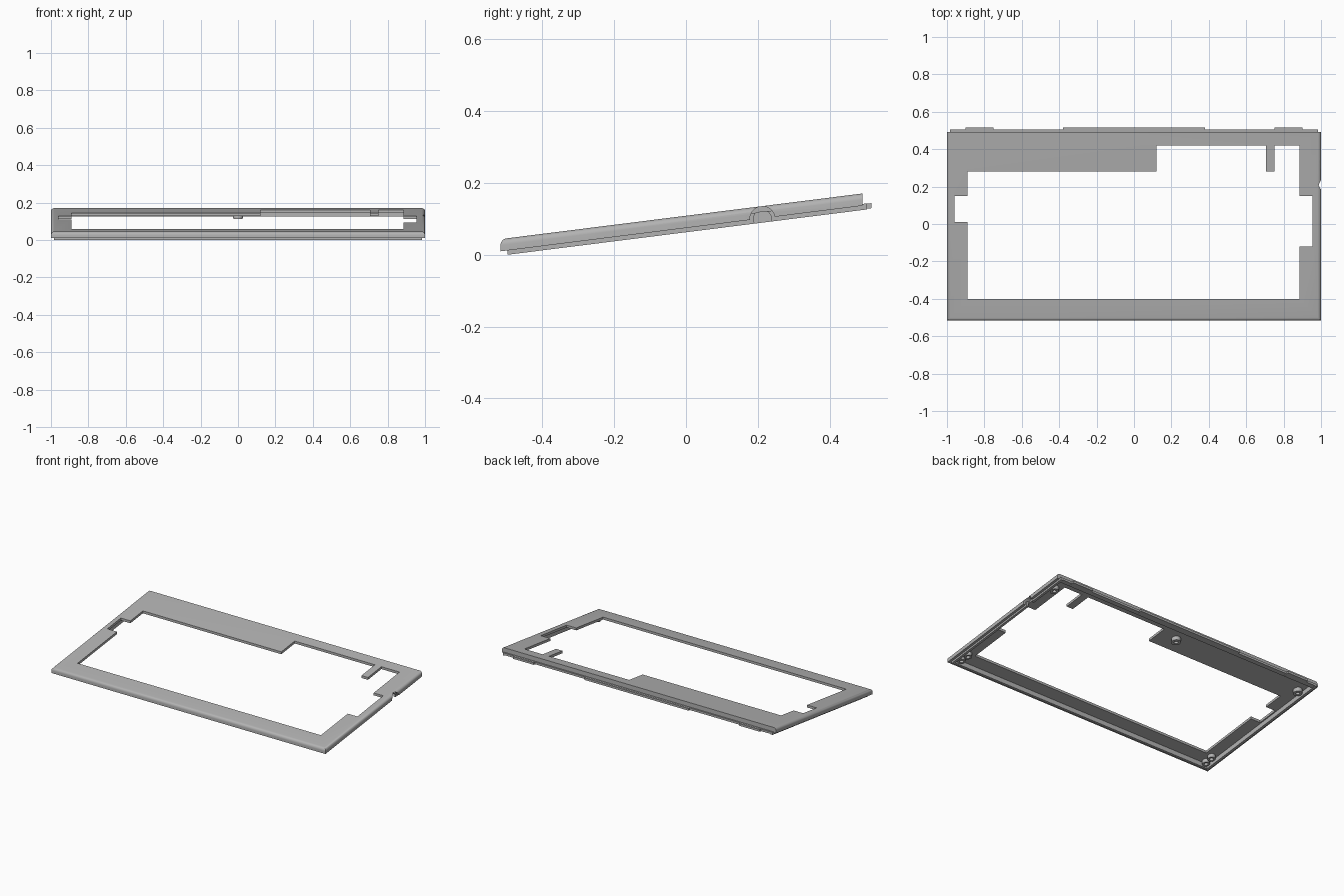
import bpy, bmesh
from mathutils import Matrix, Vector

if "Cube" in bpy.data.objects:
    bpy.data.objects.remove(bpy.data.objects["Cube"])

grey = bpy.data.materials.new("matte grey")
grey.use_nodes = True
grey.diffuse_color = (0.45, 0.45, 0.45, 1)
grey.node_tree.nodes["Principled BSDF"].inputs["Base Color"].default_value = (0.45, 0.45, 0.45, 1)

# Everything slopes up to the back while the outer walls stay vertical
SLOPE = Matrix.Identity(4)
SLOPE[2][1] = 0.126
TOP, UNDER, SKIRT, LIP = 0.109, 0.093, 0.075, 0.063


def finish(name, bm, slope=True):
    bmesh.ops.recalc_face_normals(bm, faces=bm.faces)
    if slope:
        bm.transform(SLOPE)
    mesh = bpy.data.meshes.new(name)
    bm.to_mesh(mesh)
    bm.free()
    mesh.materials.append(grey)
    ob = bpy.data.objects.new(name, mesh)
    bpy.context.collection.objects.link(ob)
    return ob


def add_box(bm, x, y, z):
    mid = Vector([(a + b) / 2 for a, b in (x, y, z)])
    size = Vector([b - a for a, b in (x, y, z)])
    bmesh.ops.create_cube(bm, size=1, matrix=Matrix.Translation(mid) @ Matrix.Diagonal(size).to_4x4())


def box(name, x, y, z):
    bm = bmesh.new()
    add_box(bm, x, y, z)
    return finish(name, bm)


def prism(name, points, z0, z1):
    bm = bmesh.new()
    face = bm.faces.new([bm.verts.new((x, y, z0)) for x, y in points])
    new = bmesh.ops.extrude_face_region(bm, geom=[face], use_keep_orig=True)["geom"]
    bmesh.ops.translate(bm, verts=[v for v in new if isinstance(v, bmesh.types.BMVert)], vec=(0, 0, z1 - z0))
    return finish(name, bm)


def arch_cutter(radius):
    bm = bmesh.new()
    place = Matrix.Translation((1, 0.213, 0.1)) @ Matrix.Rotation(1.570796, 4, "Y")
    bmesh.ops.create_cone(bm, cap_ends=True, segments=32, radius1=radius, radius2=radius, depth=0.08, matrix=place)
    return finish("arch_cutter", bm, slope=False)


def cut(ob, cutter):
    cutter.hide_render = True
    mod = ob.modifiers.new("cut", "BOOLEAN")
    mod.operation, mod.solver, mod.object = "DIFFERENCE", "EXACT", cutter
    bpy.context.view_layer.objects.active = ob
    bpy.ops.object.modifier_apply(modifier=mod.name)
    bpy.data.objects.remove(cutter)


# Outer cover, rounded along the front and side top edges
bm = bmesh.new()
add_box(bm, (-1, 1), (-0.517, 0.491), (SKIRT, TOP))
rounded = [e for e in bm.edges if all(v.co.z > UNDER for v in e.verts)
           and not all(v.co.y > 0 for v in e.verts)]
bmesh.ops.bevel(bm, geom=rounded, offset=0.017, segments=6, profile=0.5, affect="EDGES")
cover = finish("cover", bm)
cut(cover, box("cavity", (-0.976, 0.976), (-0.495, 0.477), (0, UNDER)))

# Window through the cover, with side notches and a finger
window = [(-0.89, -0.4), (0.885, -0.4), (0.885, -0.12), (0.955, -0.12), (0.955, 0.15),
          (0.885, 0.15), (0.885, 0.42), (0.752, 0.42), (0.752, 0.28), (0.705, 0.28),
          (0.705, 0.42), (0.12, 0.42), (0.12, 0.28), (-0.89, 0.28), (-0.89, 0.15),
          (-0.96, 0.15), (-0.96, 0.01), (-0.89, 0.01)]
cut(cover, prism("window_cutter", window, 0, 0.2))
cut(cover, arch_cutter(0.035))

# Inner lip below the skirt, stepped down where it passes the back wall
for side, s in (("left", 1), ("right", -1)):
    lip = box(side + "_lip", sorted((s * 0.968, s * 0.984)), (-0.497, 0.504), (LIP, UNDER))
    cut(lip, box("lip_end_cutter", (-1.1, 1.1), (0.4912, 0.6), (0.08, 0.2)))
    if s > 0:
        cut(lip, arch_cutter(0.025))
box("front_lip", (-0.98, 0.98), (-0.497, -0.483), (LIP, UNDER))
box("back_lip", (-0.98, 0.98), (0.476, 0.504), (0.066, 0.08))

# Catch tabs on the back edge
for name, x in (("right_tab", (-0.9, -0.75)), ("middle_tab", (-0.38, 0.38)), ("left_tab", (0.75, 0.9))):
    box(name, x, (0.478, 0.517), (0.065, 0.079))


# Hollow screw bosses on the underside
def boss(name, x, y, radius, bottom):
    bm = bmesh.new()
    ring = [(0.012, bottom), (radius, bottom), (radius, UNDER + 0.002), (0.012, UNDER + 0.002)]
    verts = [bm.verts.new((r, 0, z)) for r, z in ring]
    edges = [bm.edges.new((verts[i], verts[i - 1])) for i in range(4)]
    bmesh.ops.spin(bm, geom=verts + edges, cent=(0, 0, 0), axis=(0, 0, 1), angle=6.283185, steps=24)
    bmesh.ops.remove_doubles(bm, verts=bm.verts, dist=0.0001)
    bmesh.ops.translate(bm, verts=bm.verts, vec=(x, y, 0))
    finish(name, bm)


boss("middle_boss", 0, 0.385, 0.028, 0.068)
for side, s in (("left", 1), ("right", -1)):
    boss(side + "_back_boss", s * 0.935, 0.385, 0.027, 0.068)
    boss(side + "_front_boss", s * 0.935, -0.405, 0.023, 0.07)
    boss(side + "_corner_boss", s * 0.94, -0.46, 0.023, 0.07)

# Smooth the curves, keep the corners crisp
bpy.ops.object.select_all(action="DESELECT")
for ob in bpy.context.collection.objects:
    if ob.type == "MESH" and grey.name in ob.data.materials:
        ob.select_set(True)
        bpy.context.view_layer.objects.active = ob
bpy.ops.object.shade_smooth_by_angle(angle=0.6)
